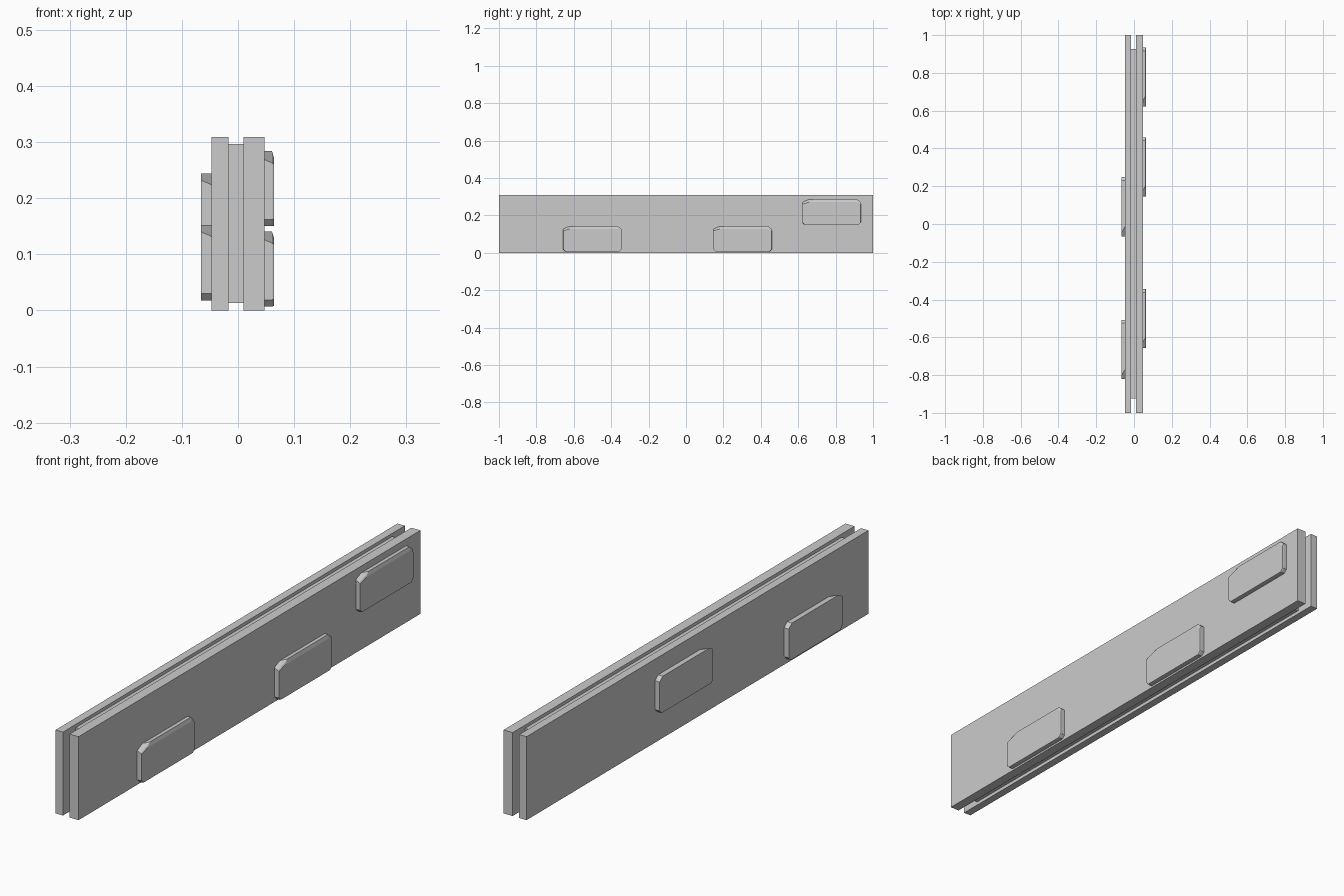
import bpy, bmesh

if "Cube" in bpy.data.objects:
    bpy.data.objects.remove(bpy.data.objects["Cube"])

LENGTH, HEIGHT, DEPTH = 0.313, 0.134, 0.025


def finish(name, bm):
    bmesh.ops.recalc_face_normals(bm, faces=bm.faces)
    mesh = bpy.data.meshes.new(name)
    bm.to_mesh(mesh)
    bm.free()
    ob = bpy.data.objects.new(name, mesh)
    bpy.context.collection.objects.link(ob)
    return ob


def box(name, lo, hi):
    bm = bmesh.new()
    bmesh.ops.create_cube(bm, size=1)
    for v in bm.verts:
        v.co = [(a + b) / 2 + c * (b - a) for a, b, c in zip(lo, hi, v.co)]
    return finish(name, bm)


def outline(top, cut_y, cut_z, inset):
    # Brick face seen from +x: small chamfers, one long chipped top corner
    y0, y1, z0, c = inset, LENGTH - inset, inset, 0.012
    return [(y0 + c, z0), (y1 - c, z0), (y1, z0 + c), (y1, top - 0.015),
            (y1 - 0.018, top), (y0 + cut_y, top), (y0, top - cut_z), (y0, z0 + c)]


def brick(name, x, y, z):
    # Three stacked outlines: back, shoulder and bevelled front
    layers = [(0, outline(HEIGHT, 0.02, 0.012, 0)),
              (DEPTH - 0.004, outline(HEIGHT, 0.055, 0.021, 0)),
              (DEPTH, outline(HEIGHT - 0.013, 0.035, 0.011, 0.001))]
    bm = bmesh.new()
    rings = [[bm.verts.new((x + d, y + a, z + b)) for a, b in pts] for d, pts in layers]
    bm.faces.new(rings[0])
    bm.faces.new(rings[-1])
    for r, s in zip(rings, rings[1:]):
        for i in range(8):
            j = (i + 1) % 8
            bm.faces.new((r[i], r[j], s[j], s[i]))
    return finish(name, bm)


# Two wall slabs around a recessed core
box("left_wall_slab", (-0.047, -1, 0), (-0.017, 1, 0.309))
box("right_wall_slab", (0.010, -1, 0), (0.047, 1, 0.309))
box("wall_core", (-0.017, -0.925, 0.013), (0.010, 0.927, 0.297))

# Raised bricks, sunk into the slabs
for i, (y, z) in enumerate([(-0.657, 0.007), (0.146, 0.007), (0.622, 0.150)]):
    brick(f"right_brick_{i + 1}", 0.0645 - DEPTH, y, z)
for i, (y, z) in enumerate([(-0.82, 0.018), (-0.065, 0.110)]):
    brick(f"left_brick_{i + 1}", -0.066, y, z)
